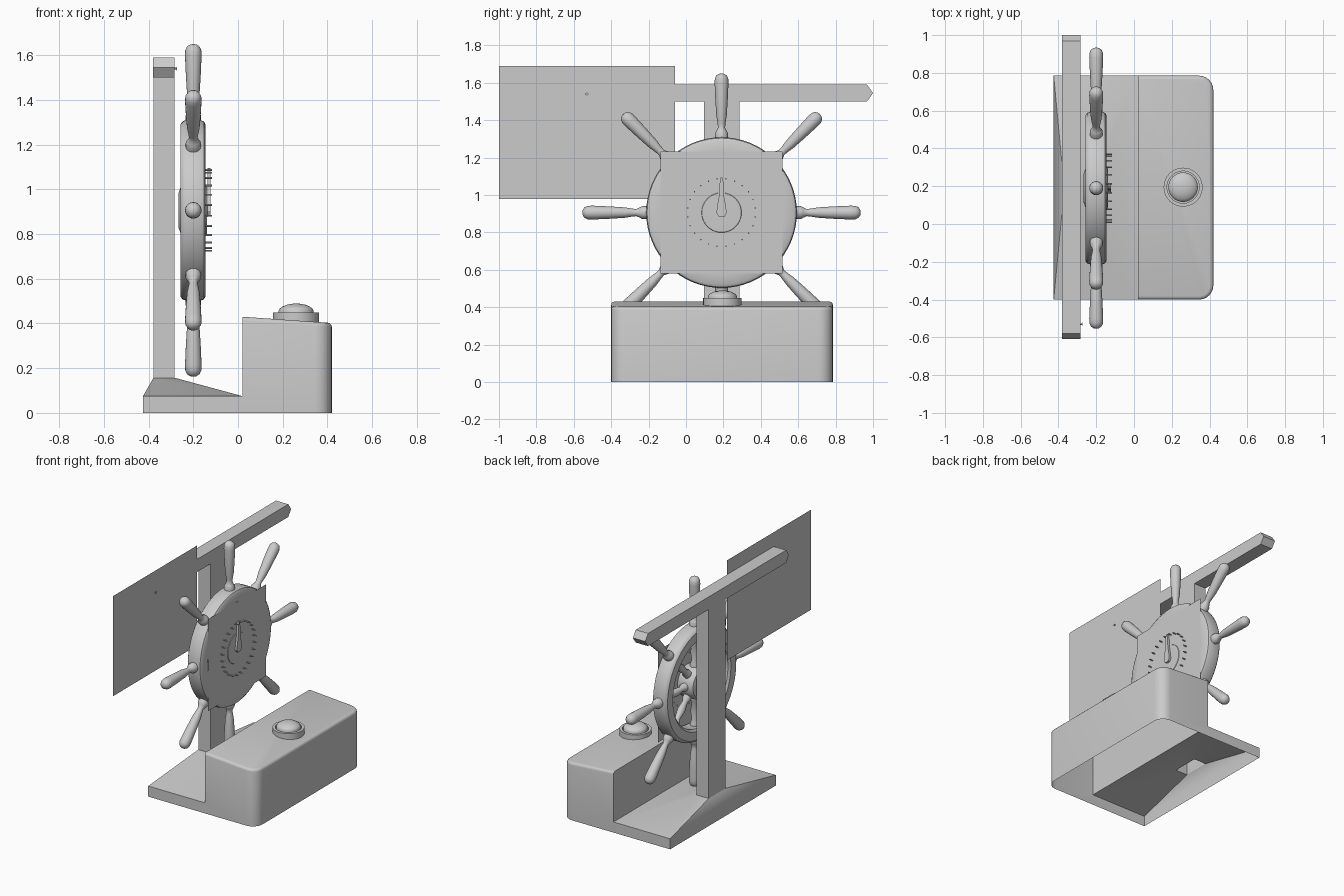
import bpy, bmesh, math
from mathutils import Matrix, Vector

if "Cube" in bpy.data.objects:
    bpy.data.objects.remove(bpy.data.objects["Cube"])

CY = 0.19                                   # centre line of stand, wheel and button
HUB = Vector((-0.2, CY, 0.906))             # wheel centre
TO_X = Matrix.Translation((0, CY, HUB.z)) @ Matrix.Rotation(math.pi / 2, 4, 'Y')


def finish(name, bm, smooth=False, recalc=True):
    bmesh.ops.remove_doubles(bm, verts=bm.verts, dist=1e-5)
    if recalc:
        bmesh.ops.recalc_face_normals(bm, faces=bm.faces)
    me = bpy.data.meshes.new(name)
    bm.to_mesh(me)
    bm.free()
    ob = bpy.data.objects.new(name, me)
    bpy.context.collection.objects.link(ob)
    if smooth:
        bpy.ops.object.select_all(action='DESELECT')
        ob.select_set(True)
        bpy.context.view_layer.objects.active = ob
        bpy.ops.object.shade_smooth_by_angle(angle=math.radians(35))
    return ob


def lathe(name, profile, matrices, seg=32):
    """Turn (radius, height) points about z, once for every matrix."""
    bm = bmesh.new()
    for m in matrices:
        rings = []
        for r, h in profile:
            rings.append([bm.verts.new(m @ Vector((r * math.cos(t), r * math.sin(t), h)))
                          for t in (2 * math.pi * i / seg for i in range(seg))])
        for a, b in zip(rings, rings[1:]):
            for i in range(seg):
                j = (i + 1) % seg
                bm.faces.new((a[i], a[j], b[j], b[i]))
    bmesh.ops.dissolve_degenerate(bm, edges=bm.edges, dist=1e-6)
    return finish(name, bm, True)


def prism(name, outline, x0, x1):
    """Extrude a (y, z) outline along x."""
    bm = bmesh.new()
    f = bm.faces.new([bm.verts.new((x0, y, z)) for y, z in outline])
    if x1 != x0:
        ext = bmesh.ops.extrude_face_region(bm, geom=[f])['geom']
        bmesh.ops.translate(bm, vec=(x1 - x0, 0, 0),
                            verts=[v for v in ext if isinstance(v, bmesh.types.BMVert)])
        # the start face was kept as the cap
        if not f.is_valid:
            bm.faces.new([v for v in bm.verts if abs(v.co.x - x0) < 1e-6])
    return finish(name, bm)


# Hollow stand base: step profile with an open bottom and a raised foot for the post
Y0, Y1 = -0.40, 0.785
PX0, PX1, PY0, PY1 = -0.378, -0.283, 0.095, 0.285
side = [(-0.425, 0), (-0.425, 0.075), (0.02, 0.075), (0.02, 0.43), (0.42, 0.402), (0.42, 0)]
bm = bmesh.new()
L = [bm.verts.new((x, Y0, z)) for x, z in side]
R = [bm.verts.new((x, Y1, z)) for x, z in side]
bm.faces.new(L)
bm.faces.new(R[::-1])
for i in (0, 2, 3, 4):
    bm.faces.new((L[i], R[i], R[i + 1], L[i + 1]))
foot = [bm.verts.new(p + (0.157,)) for p in
        ((PX0, PY0), (PX0, PY1), (PX1, PY1), (PX1, PY0))]
rim = [L[1], R[1], R[2], L[2]]
for i in range(4):
    j = (i + 1) % 4
    bm.faces.new((rim[i], rim[j], foot[j], foot[i]))
bmesh.ops.recalc_face_normals(bm, faces=bm.faces)
corner = [e for e in bm.edges if all(v.co.x > 0.41 for v in e.verts)
          and abs(e.verts[0].co.z - e.verts[1].co.z) > 0.1]
bmesh.ops.bevel(bm, geom=corner, offset=0.075, segments=6, profile=0.5, affect='EDGES')
top = [e for e in bm.edges if all(v.co.z > 0.39 for v in e.verts)
       and not all(v.co.x < 0.03 for v in e.verts)]
bmesh.ops.bevel(bm, geom=top, offset=0.018, segments=3, profile=0.5, affect='EDGES')
finish("stand_base", bm, True)

# Post, open at the foot
bm = bmesh.new()
lo = [bm.verts.new((x, y, 0.157)) for x, y in ((PX0, PY0), (PX1, PY0), (PX1, PY1), (PX0, PY1))]
hi = [bm.verts.new((v.co.x, v.co.y, 1.50)) for v in lo]
for i in range(4):
    j = (i + 1) % 4
    bm.faces.new((lo[i], lo[j], hi[j], hi[i]))
finish("post", bm)

# Crossbar with pointed ends, sign panel and its nail
prism("crossbar", [(-0.61, 1.545), (-0.58, 1.50), (0.968, 1.50),
                   (1.0, 1.545), (0.968, 1.59), (-0.58, 1.59)], PX0 - 0.002, PX1)
prism("sign_panel", [(-1.0, 0.98), (-0.06, 0.98), (-0.06, 1.69), (-1.0, 1.69)], -0.281, -0.281)
nail_m = Matrix.Translation((0, -0.53, 1.54)) @ Matrix.Rotation(math.pi / 2, 4, 'Y')
lathe("sign_nail", [(0, -0.285), (0.004, -0.285), (0.004, -0.276), (0.008, -0.276),
                    (0.008, -0.272), (0, -0.272)], [nail_m], 8)

# Wheel rim, hub, and square dial face
lathe("wheel_rim", [(0.31, -0.245), (0.325, -0.258), (0.385, -0.258), (0.398, -0.248),
                    (0.403, -0.235), (0.403, -0.165), (0.398, -0.153), (0.385, -0.145),
                    (0.325, -0.145), (0.31, -0.157), (0.31, -0.245)], [TO_X], 64)
lathe("wheel_hub", [(0, -0.267), (0.075, -0.267), (0.10, -0.258), (0.112, -0.24),
                    (0.112, -0.15), (0.105, -0.139), (0, -0.137)], [TO_X], 40)
S = 0.326
prism("dial_face", [(CY - S, HUB.z - S), (CY + S, HUB.z - S),
                    (CY + S, HUB.z + S), (CY - S, HUB.z + S)], -0.142, -0.142)

# Eight spokes and turned handles
around = [Matrix.Translation(HUB) @ Matrix.Rotation(i * math.pi / 4, 4, 'X') for i in range(8)]
lathe("spokes", [(0.028, 0.10), (0.028, 0.13), (0.018, 0.15), (0.027, 0.21),
                 (0.018, 0.27), (0.028, 0.29), (0.028, 0.32)], around, 16)
lathe("handles", [(0.034, 0.39), (0.034, 0.425), (0.028, 0.436), (0.019, 0.455), (0.021, 0.475),
                  (0.028, 0.52), (0.033, 0.60), (0.037, 0.69), (0.036, 0.715),
                  (0.028, 0.733), (0.014, 0.742), (0, 0.744)], around, 20)

# Ring of pins and the pointer
pins = [Matrix.Translation((0, 0.182 * math.cos(a), 0.182 * math.sin(a))) @ TO_X
        for a in (2 * math.pi * (i + 0.5) / 24 for i in range(24))]
lathe("dial_pins", [(0, -0.145), (0.004, -0.145), (0.004, -0.116), (0, -0.116)], pins, 8)
half = [(0.0, -0.025), (0.017, -0.02), (0.027, -0.002), (0.024, 0.03),
        (0.013, 0.09), (0.009, 0.17), (0.004, 0.187)]
outline = half + [(0, 0.19)] + [(-y, z) for y, z in half[:0:-1]]
prism("pointer", [(CY + y, HUB.z + z) for y, z in outline], -0.137, -0.122)

# Push button: collar and dome
BUT = [Matrix.Translation((0.26, 0.195, 0))]
lathe("button_collar", [(0.103, 0.40), (0.103, 0.45), (0.085, 0.45), (0.085, 0.40)], BUT, 40)
lathe("button_dome", [(0.078, 0.41), (0.078, 0.458), (0.073, 0.467), (0.062, 0.475),
                      (0.045, 0.483), (0.022, 0.488), (0, 0.489)], BUT, 40)
